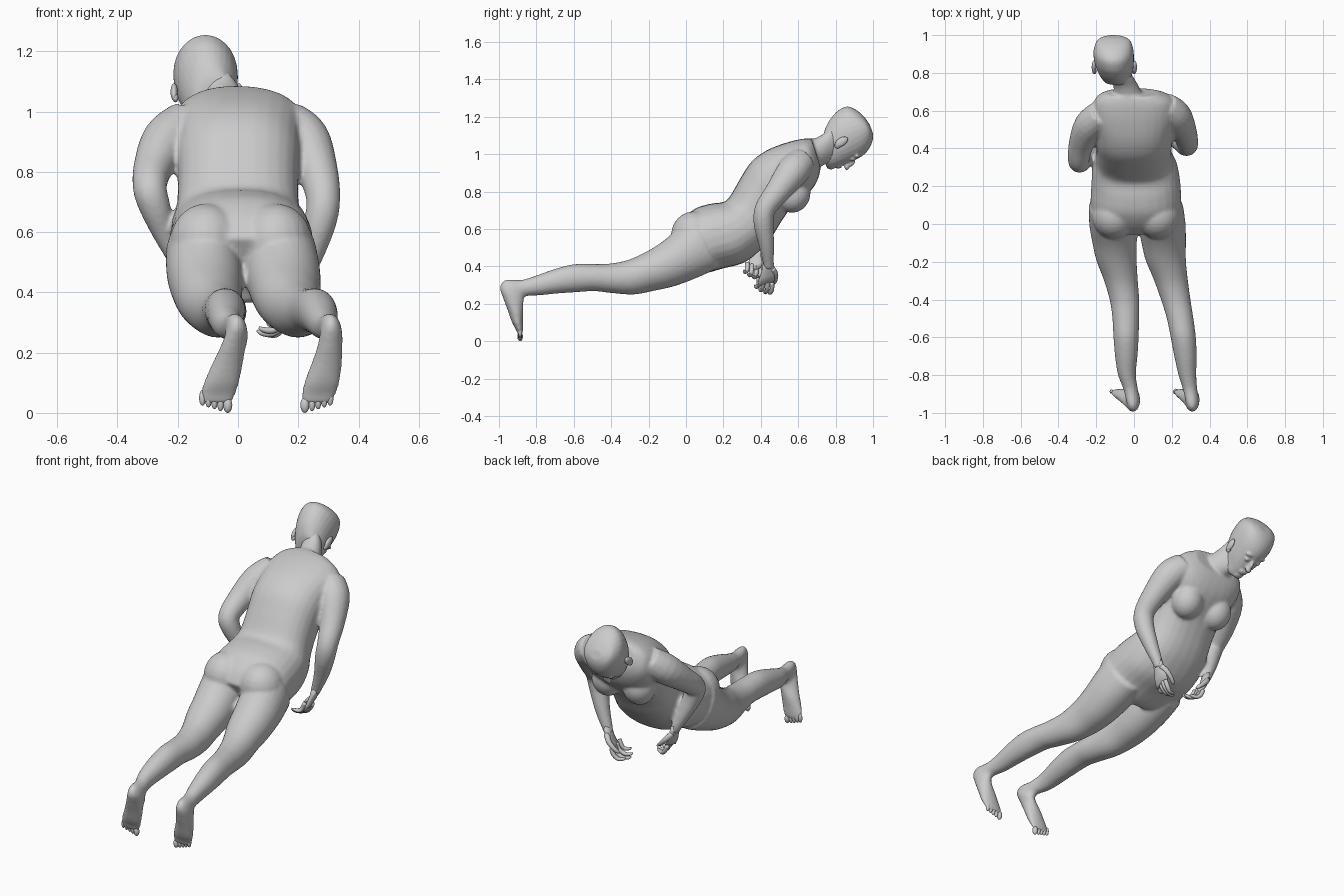
import bpy, bmesh, math
from mathutils import Vector, Matrix

skin = bpy.data.materials.new("grey_skin")
skin.diffuse_color = (0.6, 0.6, 0.6, 1)


def spline(rows, steps=4):
    """Smooth rows of numbers with a Catmull-Rom curve."""
    out = []
    for i in range(len(rows) - 1):
        p0, p1 = rows[max(i - 1, 0)], rows[i]
        p2, p3 = rows[i + 1], rows[min(i + 2, len(rows) - 1)]
        for s in range(steps):
            t = s / steps
            out.append([0.5 * (2 * b + (c - a) * t + (2 * a - 5 * b + 4 * c - d) * t * t
                               + (3 * b - a - 3 * c + d) * t ** 3)
                        for a, b, c, d in zip(p0, p1, p2, p3)])
    return out + [list(rows[-1])]


def loft(bm, rings, n=24, power=1.0):
    """Skin rings of (centre, half axis, half axis) and cap the ends."""
    def f(v):
        return math.copysign(abs(v) ** power, v)
    loops = []
    for c, a, b in rings:
        loops.append([bm.verts.new(c + a * f(math.cos(k * math.tau / n)) + b * f(math.sin(k * math.tau / n)))
                      for k in range(n)])
    for p, q in zip(loops, loops[1:]):
        for k in range(n):
            bm.faces.new((p[k], p[(k + 1) % n], q[(k + 1) % n], q[k]))
    bm.faces.new(loops[0])
    bm.faces.new(loops[-1])


def slab(bm, rows, power=1.0, n=28):
    """Rows: centre x, half width, upper y z, lower y z."""
    rings = []
    for cx, hw, yu, zu, yl, zl in spline(rows):
        u, l = Vector((cx, yu, zu)), Vector((cx, yl, zl))
        rings.append(((u + l) / 2, Vector((hw, 0, 0)), (u - l) / 2))
    loft(bm, rings, n, power)


def tube(bm, rows, n=16, steps=4):
    """Rows: x, y, z, radius."""
    pts = spline(rows, steps)
    rings = []
    for i, p in enumerate(pts):
        t = Vector(pts[min(i + 1, len(pts) - 1)][:3]) - Vector(pts[max(i - 1, 0)][:3])
        a = t.cross(Vector((0.1, 1, 0))).normalized()
        b = t.cross(a).normalized()
        rings.append((Vector(p[:3]), a * p[3], b * p[3]))
    loft(bm, rings, n)


def ball(bm, loc, size, tilt=0.0):
    m = Matrix.Translation(loc) @ Matrix.Rotation(tilt, 4, 'X') @ Matrix.Diagonal((*size, 1))
    bmesh.ops.create_uvsphere(bm, u_segments=20, v_segments=12, radius=1, matrix=m)


def finish(bm, name, voxel=0, smooth=0):
    bmesh.ops.recalc_face_normals(bm, faces=bm.faces)
    for f in bm.faces:
        f.smooth = True
    me = bpy.data.meshes.new(name)
    bm.to_mesh(me)
    bm.free()
    me.materials.append(skin)
    ob = bpy.data.objects.new(name, me)
    bpy.context.collection.objects.link(ob)
    if voxel:
        r = ob.modifiers.new("fuse", 'REMESH')
        r.mode, r.voxel_size, r.use_smooth_shade = 'VOXEL', voxel, True
        s = ob.modifiers.new("soften", 'SMOOTH')
        s.factor, s.iterations = 0.5, smooth
    return ob


# body: torso
body = bmesh.new()
slab(body, [
    (0.01, 0.19, -0.06, 0.58, 0.06, 0.37), (0.01, 0.235, -0.02, 0.65, 0.11, 0.365),
    (0.01, 0.24, 0.05, 0.71, 0.20, 0.39), (0.01, 0.235, 0.13, 0.735, 0.31, 0.42),
    (0.005, 0.225, 0.20, 0.745, 0.40, 0.49), (0, 0.205, 0.235, 0.775, 0.46, 0.56),
    (0, 0.20, 0.29, 0.87, 0.51, 0.64), (0, 0.205, 0.35, 0.96, 0.56, 0.71),
    (0, 0.21, 0.43, 1.02, 0.62, 0.76), (0, 0.22, 0.53, 1.06, 0.68, 0.82),
    (0, 0.20, 0.62, 1.082, 0.71, 0.88), (-0.01, 0.14, 0.67, 1.085, 0.72, 0.93)], 0.85)
# neck
slab(body, [
    (-0.02, 0.09, 0.62, 1.06, 0.66, 0.92), (-0.04, 0.068, 0.72, 1.10, 0.73, 0.94),
    (-0.07, 0.065, 0.78, 1.15, 0.78, 0.96), (-0.10, 0.06, 0.83, 1.16, 0.83, 1.0)])
# breasts and buttocks
for s in (-1, 1):
    ball(body, (s * 0.1, 0.575, 0.785), (0.088, 0.09, 0.1), -0.4)
    ball(body, (0.01 + s * 0.115, 0.045, 0.57), (0.12, 0.125, 0.125))
# legs running into feet: upper y z, lower y z, half width
leg = [(0.02, 0.67, 0.17, 0.39, 0.12), (-0.06, 0.59, 0.06, 0.34, 0.125),
       (-0.13, 0.53, -0.06, 0.295, 0.118), (-0.21, 0.48, -0.17, 0.27, 0.107),
       (-0.31, 0.435, -0.28, 0.25, 0.09), (-0.41, 0.415, -0.40, 0.258, 0.078),
       (-0.50, 0.413, -0.49, 0.268, 0.071), (-0.60, 0.412, -0.59, 0.262, 0.067),
       (-0.70, 0.387, -0.69, 0.255, 0.06), (-0.80, 0.352, -0.79, 0.245, 0.048),
       (-0.88, 0.328, -0.85, 0.242, 0.039), (-0.965, 0.328, -0.866, 0.232, 0.036),
       (-0.995, 0.29, -0.868, 0.215, 0.038), (-0.978, 0.23, -0.87, 0.185, 0.043),
       (-0.955, 0.17, -0.87, 0.155, 0.051), (-0.93, 0.10, -0.872, 0.10, 0.059),
       (-0.908, 0.06, -0.872, 0.06, 0.058), (-0.897, 0.03, -0.877, 0.03, 0.05)]
centre = {
    "left": (-0.12, -0.112, -0.103, -0.093, -0.07, -0.05, -0.044, -0.042, -0.041, -0.038,
             -0.02, -0.008, -0.005, -0.02, -0.035, -0.055, -0.066, -0.07),
    "right": (0.14, 0.148, 0.157, 0.168, 0.195, 0.222, 0.243, 0.26, 0.272, 0.282,
              0.295, 0.306, 0.309, 0.303, 0.294, 0.278, 0.267, 0.26)}
for xs in centre.values():
    slab(body, [(x, r[4], *r[:4]) for x, r in zip(xs, leg)])
# arms
tube(body, [(0.16, 0.62, 0.96, 0.08), (0.22, 0.57, 0.905, 0.086), (0.265, 0.49, 0.80, 0.068),
            (0.283, 0.425, 0.71, 0.057), (0.272, 0.415, 0.63, 0.054), (0.24, 0.43, 0.52, 0.042),
            (0.20, 0.44, 0.42, 0.029), (0.19, 0.438, 0.39, 0.026)])
tube(body, [(-0.17, 0.58, 0.96, 0.08), (-0.235, 0.52, 0.905, 0.084), (-0.28, 0.42, 0.82, 0.067),
            (-0.293, 0.335, 0.75, 0.057), (-0.278, 0.33, 0.69, 0.053), (-0.245, 0.355, 0.60, 0.041),
            (-0.205, 0.38, 0.51, 0.029), (-0.195, 0.378, 0.48, 0.026)])
finish(body, "body", 0.009, 6)

# head, from jaw to crown: upper edge is the back of the head, lower edge the face
head = bmesh.new()
slab(head, [
    (-0.075, 0.05, 0.735, 1.09, 0.745, 0.96), (-0.082, 0.068, 0.74, 1.125, 0.755, 0.93),
    (-0.095, 0.082, 0.76, 1.17, 0.80, 0.93), (-0.10, 0.095, 0.785, 1.205, 0.845, 0.945),
    (-0.105, 0.104, 0.815, 1.235, 0.895, 0.965), (-0.108, 0.107, 0.86, 1.255, 0.945, 0.992),
    (-0.108, 0.10, 0.905, 1.24, 0.98, 1.03), (-0.108, 0.082, 0.948, 1.205, 0.998, 1.075),
    (-0.108, 0.04, 0.982, 1.16, 1.0, 1.11)])
# chin, lips, nose, brows, eyes
ball(head, (-0.095, 0.775, 0.94), (0.032, 0.026, 0.022))
ball(head, (-0.098, 0.812, 0.936), (0.026, 0.007, 0.014))
ball(head, (-0.098, 0.826, 0.938), (0.026, 0.006, 0.014))
ball(head, (-0.10, 0.875, 0.947), (0.012, 0.035, 0.016), 0.55)
ball(head, (-0.10, 0.86, 0.934), (0.019, 0.013, 0.02))
for s in (-1, 1):
    ball(head, (-0.104 + s * 0.036, 0.915, 0.99), (0.03, 0.012, 0.012))
    ball(head, (-0.104 + s * 0.036, 0.89, 0.975), (0.017, 0.012, 0.012))
finish(head, "head", 0.006, 4)

# ears
for s, side in ((-1, "left"), (1, "right")):
    ear = bmesh.new()
    ball(ear, (-0.104 + s * 0.108, 0.83, 1.065), (0.012, 0.04, 0.022), 0.6)
    ball(ear, (-0.104 + s * 0.104, 0.81, 1.045), (0.01, 0.016, 0.014))
    finish(ear, side + "_ear")

# toes
for side, x0, s in (("left", -0.034, -1), ("right", 0.222, 1)):
    toes = bmesh.new()
    for i in range(5):
        r = 0.015 if i == 0 else 0.011
        ball(toes, (x0 + s * (0.02 * i + (0.004 if i else 0)), -0.887, 0.026 + 0.006 * i),
             (r, r, 0.026))
    finish(toes, side + "_toes")

# hands, hanging from the wrists with fingers curled inward
for side, s, wrist in (("left", -1, Vector((-0.2, 0.38, 0.50))),
                       ("right", 1, Vector((0.2, 0.44, 0.42)))):
    def at(x, y, z, r):
        return (wrist.x + s * x, wrist.y + y, wrist.z + z, r)
    hand = bmesh.new()
    loft(hand, [(Vector(at(*c, 0)[:3]), Vector((0, w, 0.3 * w)), Vector((s * h, 0, h * 0.3)))
                for c, w, h in (((0, 0, 0.01), 0.027, 0.026), ((-0.012, -0.002, -0.035), 0.034, 0.022),
                                ((-0.028, -0.008, -0.08), 0.044, 0.019),
                                ((-0.045, -0.014, -0.115), 0.045, 0.015))])
    for i in range(4):
        y, z = 0.02 - 0.024 * i, -0.122 + 0.009 * i
        k = (0.9, 1.05, 1.0, 0.8)[i]
        tube(hand, [at(-0.04, y, z + 0.015, 0.012), at(-0.055, y, z - 0.02 * k, 0.012),
                    at(-0.085 * k, y - 0.008, z - 0.042 * k, 0.011),
                    at(-0.115 * k, y - 0.016, z - 0.04 * k, 0.009),
                    at(-0.13 * k, y - 0.02, z - 0.032 * k, 0.004)], 10, 3)
    tube(hand, [at(-0.01, 0.02, -0.03, 0.016), at(-0.035, 0.038, -0.06, 0.015),
                at(-0.065, 0.038, -0.09, 0.012), at(-0.085, 0.03, -0.108, 0.01),
                at(-0.095, 0.026, -0.116, 0.004)], 10, 3)
    finish(hand, side + "_hand")
